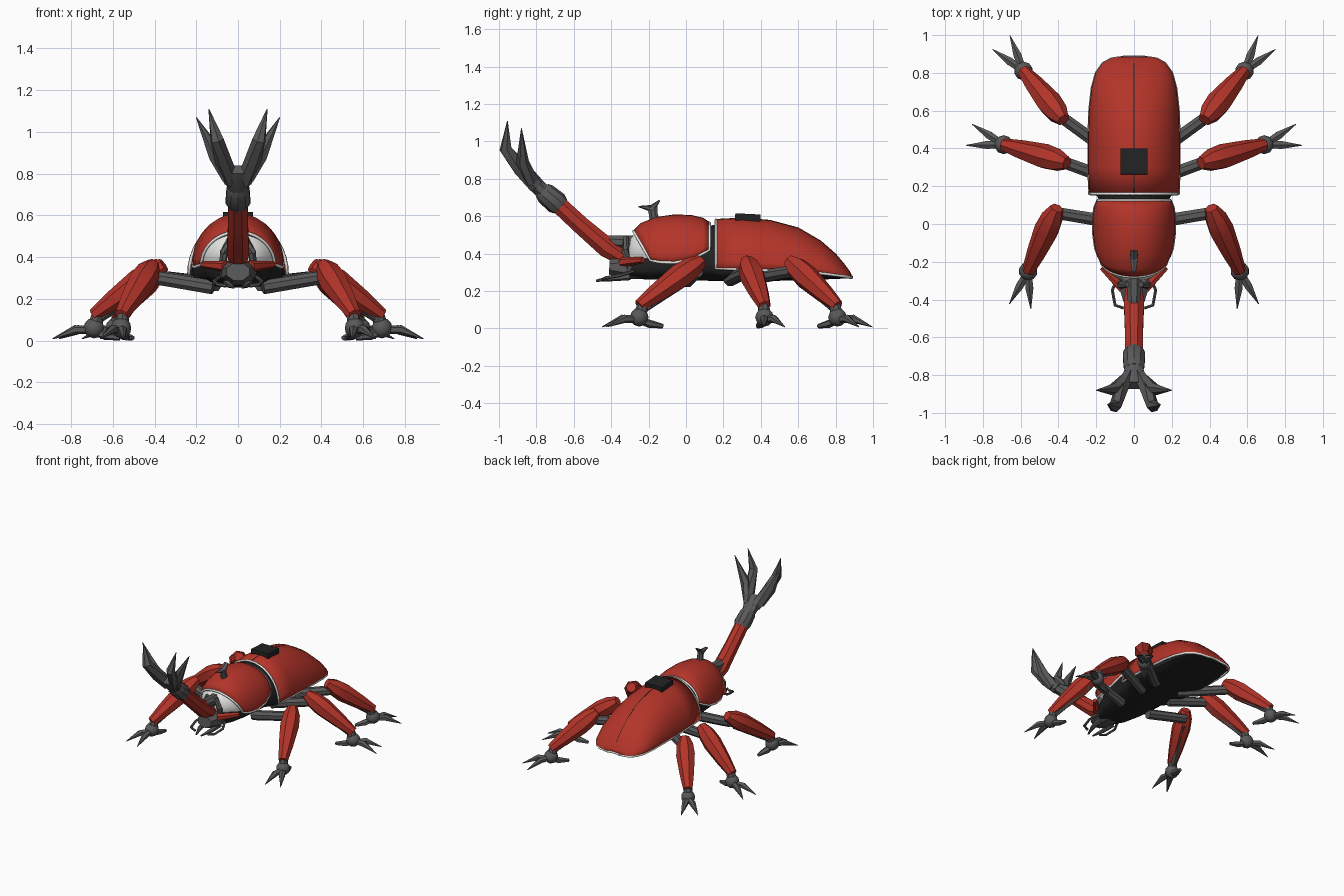
import bpy, bmesh, math
from mathutils import Vector, Matrix

cube = bpy.data.objects.get("Cube")
if cube:
    bpy.data.objects.remove(cube, do_unlink=True)


def material(name, rgb):
    m = bpy.data.materials.new(name)
    m.use_nodes = True
    m.diffuse_color = (*rgb, 1)
    m.node_tree.nodes["Principled BSDF"].inputs["Base Color"].default_value = (*rgb, 1)
    return m


RED = material("shell_red", (0.45, 0.034, 0.022))
GREY = material("joint_grey", (0.1, 0.1, 0.1))
BLACK = material("body_black", (0.016, 0.016, 0.017))
WHITE = material("trim_white", (0.8, 0.8, 0.78))
built = []


def finish(name, bm, mat, mirror=False):
    bmesh.ops.recalc_face_normals(bm, faces=bm.faces)
    mesh = bpy.data.meshes.new(name)
    bm.to_mesh(mesh)
    bm.free()
    mesh.materials.append(mat)
    obj = bpy.data.objects.new(name, mesh)
    bpy.context.collection.objects.link(obj)
    if mirror:
        obj.modifiers.new("Mirror", "MIRROR").use_mirror_merge = False
    built.append(obj)
    return obj


def loft(name, rows, mat, closed=True, caps=True, mirror=False):
    bm = bmesh.new()
    rings = [[bm.verts.new(p) for p in row] for row in rows]
    n = len(rings[0])
    for a, b in zip(rings, rings[1:]):
        for j in range(n if closed else n - 1):
            k = (j + 1) % n
            bm.faces.new((a[j], a[k], b[k], b[j]))
    if caps:
        bm.faces.new(rings[0])
        bm.faces.new(rings[-1])
    return finish(name, bm, mat, mirror)


def tube(name, pts, radii, mat, sides=8, mirror=False):
    """Tapered tube; a radius may be a (sideways, upward) pair."""
    pts = [Vector(p) for p in pts]
    rows = []
    for i, p in enumerate(pts):
        t = (pts[min(i + 1, len(pts) - 1)] - pts[max(i - 1, 0)]).normalized()
        side = t.cross(Vector((0, 0, 1))).normalized()
        up = side.cross(t)
        r = radii[i]
        a, b = r if isinstance(r, tuple) else (r, r)
        angles = [math.tau * (j + 0.5) / sides for j in range(sides)]
        rows.append([p + side * a * math.cos(q) + up * b * math.sin(q) for q in angles])
    return loft(name, rows, mat, mirror=mirror)


def arch_rows(stations, steps=20):
    """Half-ellipse rows: y, half width, bottom, top, backward sweep of the sides."""
    rows = []
    for y, w, low, top, sweep in stations:
        row = []
        for j in range(steps + 1):
            a = math.pi * j / steps
            s = math.sin(a)
            row.append(Vector((w * math.cos(a), y + sweep * (1 - s), low + (top - low) * s)))
        rows.append(row)
    return rows


def shell(name, stations):
    rows = arch_rows(stations)
    obj = loft(name, rows, RED, closed=False, caps=False)
    mod = obj.modifiers.new("Thickness", "SOLIDIFY")
    mod.thickness, mod.offset = 0.008, 0
    # white trim around the open edge
    edge = [r[0] for r in rows] + rows[-1][1:-1]
    edge += [r[-1] for r in reversed(rows)] + rows[0][-2:0:-1]
    curve = bpy.data.curves.new(name + "_trim", "CURVE")
    curve.dimensions = "3D"
    curve.bevel_depth, curve.bevel_resolution = 0.008, 1
    spline = curve.splines.new("POLY")
    spline.points.add(len(edge) - 1)
    for point, co in zip(spline.points, edge):
        point.co = (*co, 1)
    spline.use_cyclic_u = True
    curve.materials.append(WHITE)
    bpy.context.collection.objects.link(bpy.data.objects.new(name + "_trim", curve))
    return rows


# Wing cover with centre seam and top plate
wing_rows = shell("wing_cover", [
    (0.16, 0.235, 0.32, 0.58, 0), (0.3, 0.24, 0.315, 0.588, 0),
    (0.45, 0.24, 0.31, 0.575, 0), (0.6, 0.235, 0.305, 0.535, 0),
    (0.72, 0.222, 0.295, 0.465, 0), (0.8, 0.2, 0.285, 0.395, 0),
    (0.85, 0.165, 0.278, 0.335, 0), (0.875, 0.12, 0.273, 0.3, 0),
    (0.885, 0.05, 0.27, 0.276, 0)])
tube("wing_seam", [r[10] + Vector((0, 0, 0.003)) for r in wing_rows],
     [0.003] * len(wing_rows), BLACK, 4)
bm = bmesh.new()
bmesh.ops.create_cube(bm, size=1, matrix=Matrix.Translation((0, 0.33, 0.59))
                      @ Matrix.Rotation(-0.05, 4, "X") @ Matrix.Diagonal((0.145, 0.135, 0.045, 1)))
finish("top_plate", bm, BLACK)

# Chest shell and white face
shell("chest_shell", [
    (-0.28, 0.175, 0.365, 0.52, 0.09), (-0.24, 0.188, 0.36, 0.56, 0.07),
    (-0.16, 0.203, 0.353, 0.592, 0.03), (-0.06, 0.213, 0.352, 0.606, 0),
    (0.03, 0.216, 0.37, 0.602, 0), (0.09, 0.207, 0.4, 0.588, 0),
    (0.125, 0.192, 0.42, 0.565, 0)])
loft("white_face", arch_rows([
    (-0.27, 0.17, 0.37, 0.51, 0.09), (-0.3, 0.14, 0.375, 0.48, 0.07),
    (-0.31, 0.06, 0.38, 0.42, 0)]), WHITE)

# Dark body with a flattened belly
body = []
for y, w, mid, top, low in [
        (-0.31, 0.08, 0.33, 0.4, 0.275), (-0.22, 0.125, 0.34, 0.48, 0.262),
        (-0.1, 0.16, 0.35, 0.54, 0.26), (0.12, 0.18, 0.36, 0.55, 0.255),
        (0.18, 0.215, 0.325, 0.555, 0.255), (0.5, 0.225, 0.31, 0.53, 0.255),
        (0.7, 0.21, 0.297, 0.44, 0.26), (0.8, 0.185, 0.287, 0.36, 0.265),
        (0.87, 0.11, 0.275, 0.285, 0.267)]:
    ring = []
    for j in range(28):
        a = math.tau * j / 28
        s = math.sin(a)
        z = mid + (top - mid) * s if s > 0 else mid - (mid - low) * abs(s) ** 0.6
        ring.append((w * math.cos(a), y, z))
    body.append(ring)
loft("body", body, BLACK)

# Head, brow, cheeks and mouth parts
tube("head", [(0, -0.24, 0.33), (0, -0.34, 0.325), (0, -0.41, 0.33)],
     [(0.1, 0.07), (0.085, 0.065), (0.06, 0.045)], GREY)
tube("brow", [(0, -0.26, 0.455), (0, -0.42, 0.465)], [(0.045, 0.045), (0.036, 0.035)], GREY)
tube("brow_arch", [(0.07, -0.3, 0.32), (0.07, -0.325, 0.42), (0.035, -0.32, 0.49)],
     [0.022, 0.02, 0.016], GREY, 6, True)
tube("cheek", [(0.06, -0.34, 0.355), (0.17, -0.23, 0.365)], [0.028, 0.016], RED, 6, True)
tube("feeler", [(0.08, -0.27, 0.31), (0.115, -0.35, 0.285), (0.1, -0.43, 0.27),
                (0.055, -0.445, 0.262)], [0.009] * 4, GREY, 6, True)
tube("jaw", [(0.05, -0.3, 0.28), (0.045, -0.4, 0.268), (0.02, -0.48, 0.255)],
     [0.022, 0.016, 0.006], GREY, 6, True)

# Main horn with forked tip
tube("horn_shaft", [(0, -0.31, 0.36), (0, -0.42, 0.43), (0, -0.56, 0.55), (0, -0.69, 0.67)],
     [0.04, 0.058, 0.052, 0.05], RED)
tube("horn_collar", [(0, -0.67, 0.65), (0, -0.69, 0.67), (0, -0.75, 0.72), (0, -0.77, 0.74)],
     [0.05, 0.062, 0.058, 0.046], GREY, 10)
tube("horn_fork_base", [(0, -0.75, 0.72), (0, -0.8, 0.765), (0, -0.855, 0.82)],
     [(0.046, 0.045), (0.06, 0.045), (0.06, 0.03)], GREY)
tube("horn_inner_prong", [(0.03, -0.8, 0.765), (0.07, -0.885, 0.86), (0.1, -0.965, 0.96),
                          (0.14, -0.955, 1.11)],
     [(0.035, 0.045), (0.038, 0.045), (0.032, 0.036), 0.002], GREY, 6, True)
tube("horn_outer_prong", [(0.05, -0.82, 0.785), (0.105, -0.875, 0.89), (0.2, -0.88, 1.07)],
     [(0.03, 0.04), (0.034, 0.04), 0.002], GREY, 6, True)

# Small chest horn
tube("chest_horn", [(0, -0.165, 0.57), (0, -0.175, 0.61), (0, -0.18, 0.655)],
     [(0.024, 0.032), (0.022, 0.025), (0.022, 0.03)], GREY)
tube("chest_horn_front_tip", [(0, -0.17, 0.64), (0, -0.255, 0.652)],
     [(0.024, 0.022), (0.012, 0.003)], GREY, 6)
tube("chest_horn_back_tip", [(0, -0.19, 0.635), (0, -0.14, 0.685)],
     [(0.024, 0.022), (0.02, 0.004)], GREY, 6)

# Legs: hip, knee, ankle, claw heading in degrees
for label, hip, knee, ankle, yaw in [
        ("front", (0.12, 0.01, 0.255), (0.42, 0.06, 0.345), (0.56, -0.25, 0.12), -77),
        ("middle", (0.12, 0.235, 0.26), (0.38, 0.33, 0.345), (0.69, 0.42, 0.12), 16),
        ("rear", (0.1, 0.36, 0.27), (0.39, 0.57, 0.345), (0.585, 0.81, 0.12), 52)]:
    hip, knee, ankle = Vector(hip), Vector(knee), Vector(ankle)
    tube(label + "_thigh", [hip, knee - Vector((0, 0, 0.04))], [0.036, 0.034], GREY, 8, True)
    tube(label + "_shin", [knee.lerp(ankle, f) for f in (-0.08, 0.08, 0.3, 0.7, 1)],
         [0.035, 0.06, 0.068, 0.052, 0.034], RED, 7, True)
    drop = Vector((0, 0, -0.055))
    tube(label + "_shin_rod", [knee.lerp(ankle, 0.1) + drop, ankle + drop * 0.6],
         [0.02, 0.02], GREY, 6, True)
    foot = Vector((ankle.x, ankle.y, 0.06))
    tube(label + "_ankle", [ankle.lerp(knee, 0.08), foot], [0.03, 0.035], GREY, 8, True)
    bm = bmesh.new()
    bmesh.ops.create_icosphere(bm, subdivisions=2, radius=0.05,
                               matrix=Matrix.Translation(foot))
    finish(label + "_foot", bm, GREY, True)
    for claw, turn, reach, girth in [("left_claw", 17, 0.2, 0.024),
                                     ("right_claw", -17, 0.2, 0.024),
                                     ("heel", 180, 0.13, 0.028)]:
        a = math.radians(yaw + turn)
        out = Vector((math.cos(a), math.sin(a), 0)) * reach
        base = Vector((foot.x, foot.y, 0))
        heights = (0.05, 0.052, 0.008) if turn < 90 else (0.045, 0.024, 0.012)
        tip = 0.002 if turn < 90 else 0.012
        tube(f"{label}_{claw}", [base + out * f + Vector((0, 0, h))
                                 for f, h in zip((0, 0.45, 1), heights)],
             [0.02, (girth, 0.022), tip], GREY, 6, True)

# Smooth the rounded parts, keep facets crisp
bpy.ops.object.select_all(action="DESELECT")
for obj in built:
    obj.select_set(True)
bpy.context.view_layer.objects.active = built[0]
bpy.ops.object.shade_smooth_by_angle(angle=math.radians(32))
